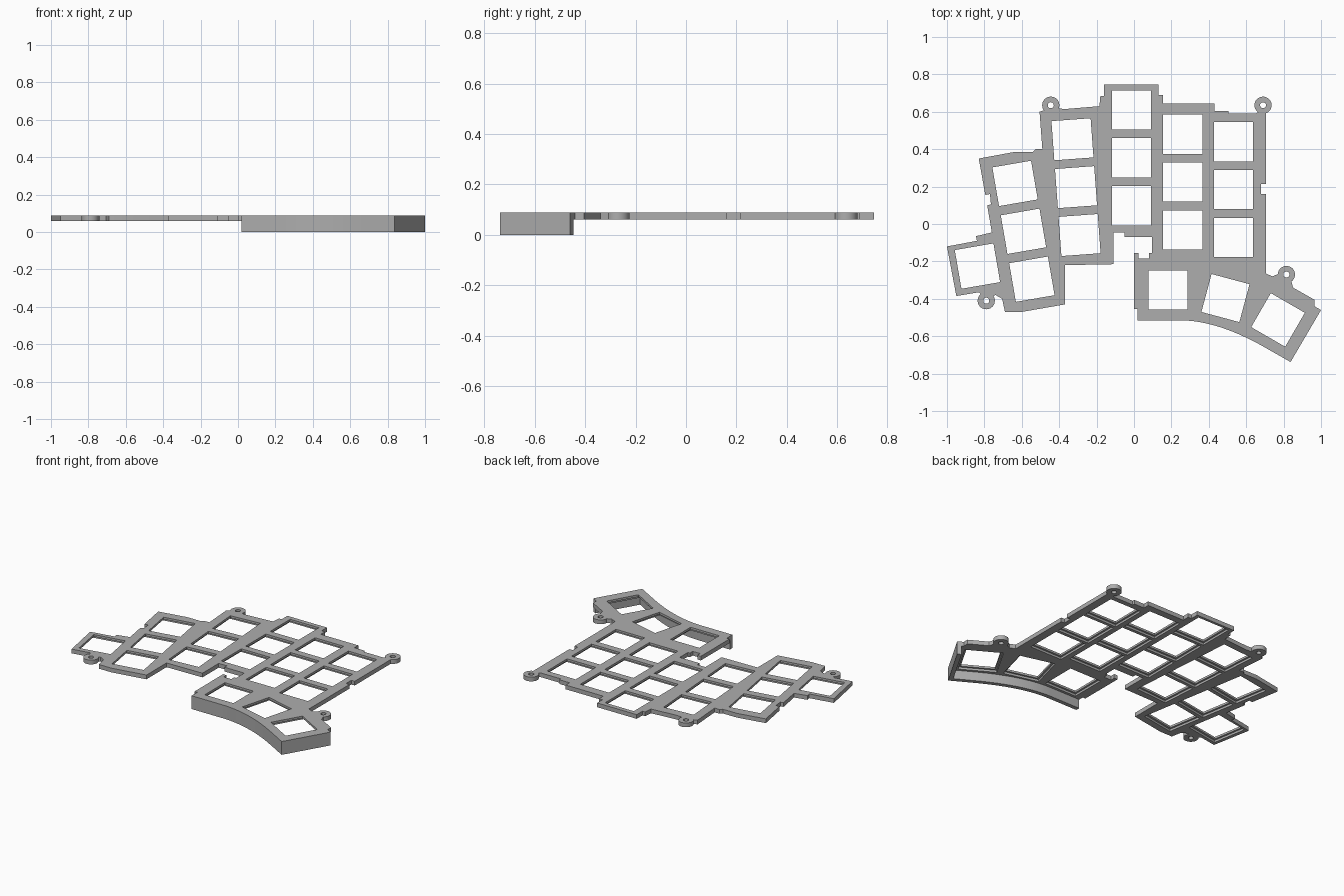
import bpy, bmesh, math
from mathutils import Matrix, Vector
from mathutils.geometry import interpolate_bezier

cube = bpy.data.objects.get("Cube")
if cube:
    bpy.data.objects.remove(cube, do_unlink=True)

TOP, BOTTOM = .088, .06      # plate surfaces
HOLE, POCKET = .21, .235     # key opening and the wider recess beneath it
LEDGE = .074                 # height of the recess ceiling
WALL = .027

grey = bpy.data.materials.new("plain grey")
grey.use_nodes = True
grey.diffuse_color = (.42, .42, .42, 1)
grey.node_tree.nodes["Principled BSDF"].inputs["Base Color"].default_value = grey.diffuse_color


def finish(name, bm):
    bmesh.ops.recalc_face_normals(bm, faces=bm.faces)
    mesh = bpy.data.meshes.new(name)
    bm.to_mesh(mesh)
    bm.free()
    mesh.materials.append(grey)
    obj = bpy.data.objects.new(name, mesh)
    bpy.context.collection.objects.link(obj)
    return obj


def prism(name, outline, low, high):
    """Extrude a flat outline between two heights."""
    bm = bmesh.new()
    face = bm.faces.new([bm.verts.new((p[0], p[1], low)) for p in outline])
    new = bmesh.ops.extrude_face_region(bm, geom=[face])["geom"]
    verts = [g for g in new if isinstance(g, bmesh.types.BMVert)]
    bmesh.ops.translate(bm, verts=verts, vec=(0, 0, high - low))
    return finish(name, bm)


def boxes(name, places, size, low, high):
    """One square block at each key position."""
    bm = bmesh.new()
    for x, y, angle in places:
        mat = (Matrix.Translation((x, y, (low + high) / 2))
               @ Matrix.Rotation(math.radians(angle), 4, "Z")
               @ Matrix.Diagonal((size, size, high - low, 1)))
        bmesh.ops.create_cube(bm, size=1, matrix=mat)
    return finish(name, bm)


def discs(name, centres, radius, low, high):
    """One cylinder at each screw position."""
    bm = bmesh.new()
    for x, y in centres:
        bmesh.ops.create_cone(bm, cap_ends=True, segments=32, radius1=radius,
                              radius2=radius, depth=high - low,
                              matrix=Matrix.Translation((x, y, (low + high) / 2)))
    return finish(name, bm)


def combine(target, tool, operation):
    """Apply a boolean and discard the tool object."""
    mod = target.modifiers.new("combine", "BOOLEAN")
    mod.operation, mod.solver, mod.object = operation, "EXACT", tool
    tool.hide_render = True
    bpy.context.view_layer.update()
    graph = bpy.context.evaluated_depsgraph_get()
    result = bpy.data.meshes.new_from_object(target.evaluated_get(graph))
    target.modifiers.clear()
    target.data = result
    bpy.data.objects.remove(tool, do_unlink=True)


# Curved thumb edge, shared by the plate and the wall below it
curve = interpolate_bezier(Vector((.245, -.515)), Vector((.40, -.515)),
                           Vector((.56, -.58)), Vector((.70, -.66)), 14)
thumb_edge = ([Vector((.02, -.515))] + [Vector(p[:2]) for p in curve]
              + [Vector((.837, -.738)), Vector((1, -.46))])

# Plate outline, clockwise: back and right side, then front and left side
back_right = [
    (-.16, .745), (.13, .745), (.13, .69), (.155, .69), (.155, .645), (.43, .645),
    (.43, .605), (.505, .605), (.505, .59), (.65, .59), (.705, .62),
    (.705, .215), (.68, .215), (.68, .16), (.705, .16), (.705, -.265),
    (.74, -.28), (.79, -.26), (.84, -.3), (.85, -.34), (.965, -.405), (.965, -.44)]
front_left = [
    (.02, -.455), (0, -.455), (0, -.155), (.025, -.155), (.025, -.185), (.08, -.185),
    (.08, -.155), (.095, -.155), (.095, -.07), (-.05, -.07), (-.05, -.045),
    (-.11, -.045), (-.11, -.215), (-.37, -.22), (-.37, -.43), (-.6, -.47),
    (-.69, -.47), (-.705, -.4), (-.74, -.38), (-.79, -.4), (-.83, -.365),
    (-.95, -.385), (-1, -.12), (-.84, -.09), (-.845, -.065), (-.76, -.045),
    (-.785, .1), (-.765, .105), (-.77, .16), (-.795, .155), (-.83, .35),
    (-.64, .385), (-.54, .385), (-.525, .4), (-.49, .4), (-.505, .6),
    (-.445, .62), (-.365, .615), (-.185, .63), (-.18, .685), (-.16, .685)]
plate = prism("switch_plate", back_right + thumb_edge[::-1] + front_left, BOTTOM, TOP)

# Key columns: back key x, y, angle, then the step to the next key
columns = [(-.636, .217, 9.8, .045), (-.329, .453, 4.2, .019), (-.013, .61, 0, 0),
           (.26, .48, 0, 0), (.532, .44, 0, 0)]
keys = [(x + row * step, y - row * .256, angle)
        for x, y, angle, step in columns for row in range(3)]
# Outer key and the fanned thumb keys
keys += [(-.837, -.225, 9.8), (.182, -.353, 0), (.489, -.396, -15), (.77, -.513, -30)]

# Screw ears, then openings, underside recesses and screw holes
ears = [(-.445, .635), (.69, .635), (.815, -.27), (-.79, -.41)]
combine(plate, discs("ears", ears, .046, BOTTOM, TOP), "UNION")
combine(plate, boxes("openings", keys, HOLE, 0, 1), "DIFFERENCE")
combine(plate, boxes("recesses", keys, POCKET, 0, LEDGE), "DIFFERENCE")
combine(plate, discs("screw_holes", ears, .016, 0, 1), "DIFFERENCE")

# Front wall: the thumb edge thickened inward with mitred corners
inner = []
for i, p in enumerate(thumb_edge):
    sides = []
    for a, b in zip(thumb_edge[max(i - 1, 0):i + 1], thumb_edge[max(i, 1):i + 2]):
        if (b - a).length > 1e-6:
            d = (b - a).normalized()
            sides.append(Vector((-d.y, d.x)))
    if i == 0:
        d = (thumb_edge[1] - p).normalized()
        sides = [Vector((-d.y, d.x))]
    mitre = sum(sides, Vector((0, 0))).normalized()
    inner.append(p + mitre * WALL / mitre.dot(sides[0]))
prism("front_wall", thumb_edge + inner[::-1], 0, BOTTOM)

# Flat faces with smooth screw ears
for obj in bpy.data.objects:
    obj.select_set(obj.name in ("switch_plate", "front_wall"))
bpy.context.view_layer.objects.active = plate
bpy.ops.object.shade_smooth_by_angle(angle=math.radians(25))
